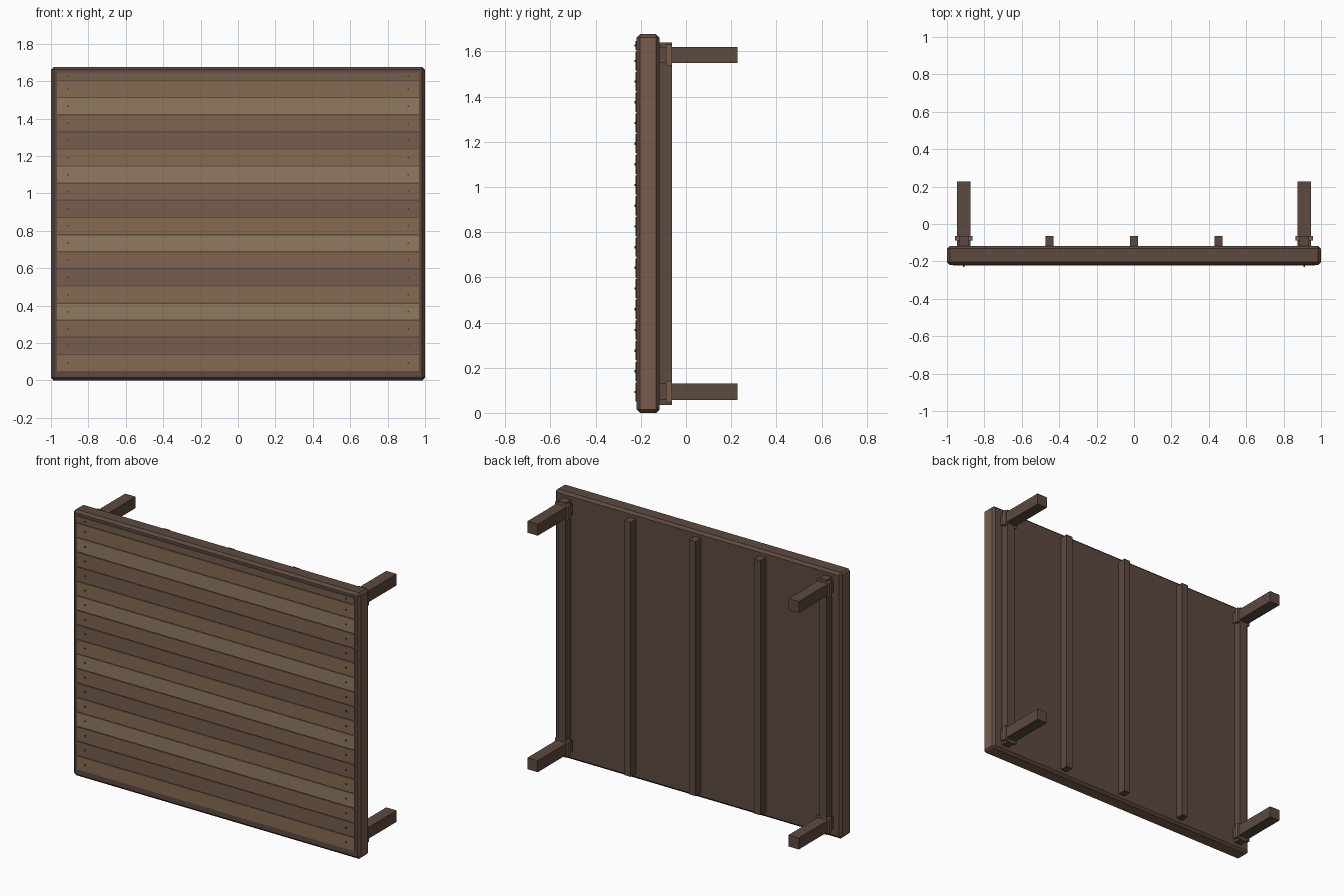
import bpy, bmesh

if "Cube" in bpy.data.objects:
    bpy.data.objects.remove(bpy.data.objects["Cube"])

def mat(name, hexcol):
    m = bpy.data.materials.new(name)
    rgb = [int(hexcol[i:i + 2], 16) / 255 for i in (0, 2, 4)]
    m.diffuse_color = [((c + 0.055) / 1.055) ** 2.4 for c in rgb] + [1]
    m.use_nodes = True
    m.node_tree.nodes["Principled BSDF"].inputs["Base Color"].default_value = m.diffuse_color
    return m

dark = mat("dark_wood", "5c4a40")
brown = mat("brown_wood", "785c4a")
metal = mat("nail_dark", "4a3c34")
planks = [mat("plank_tan", "866b52"), mat("plank_dark", "755d4c"),
          mat("plank_red", "80644e"), mat("plank_light", "907a5e")]

def box(name, x, y, z, m, bevel=0):
    """Box from (min, max) ranges, with chamfered edges on request."""
    bm = bmesh.new()
    bmesh.ops.create_cube(bm, size=1)
    for v in bm.verts:
        for i, (a, b) in enumerate((x, y, z)):
            v.co[i] = a if v.co[i] < 0 else b
    if bevel:
        bmesh.ops.bevel(bm, geom=bm.edges[:], offset=bevel, segments=1,
                        profile=0.5, affect='EDGES')
    me = bpy.data.meshes.new(name)
    bm.to_mesh(me)
    bm.free()
    ob = bpy.data.objects.new(name, me)
    bpy.context.collection.objects.link(ob)
    me.materials.append(m)
    return ob

# Chamfered frame with solid backing; outer sides and underside are lighter
frame = box("frame", (-1, 1), (-0.218, -0.117), (0, 1.676), dark, 0.015)
frame.data.materials.append(brown)
for f in frame.data.polygons:
    if abs(f.normal.x) > 0.9 or f.normal.z < -0.9:
        f.material_index = 1

# Horizontal planks with one nail near each end
pitch = 0.0916
for i in range(18):
    z0 = 0.05 + i * pitch
    z1 = min(z0 + pitch - 0.007, 1.645)
    box(f"plank_{i}", (-0.967, 0.967), (-0.223, -0.21), (z0, z1), planks[i % 4])
    for s in (-1, 1):
        bpy.ops.mesh.primitive_cylinder_add(
            vertices=8, radius=0.005, depth=0.012,
            location=(s * 0.91, -0.223, (z0 + z1) / 2), rotation=(1.5708, 0, 0))
        nail = bpy.context.object
        nail.name = f"nail_{i}"
        nail.data.materials.append(metal)

# Vertical battens on the back
for x in (-0.91, -0.452, 0, 0.452, 0.91):
    w = 0.0225 if abs(x) < 0.9 else 0.026
    box("batten", (x - w, x + w), (-0.12, -0.063), (0.036, 1.64), dark)

# Four legs with collars where they meet the battens
for x in (-0.91, 0.91):
    for z in (0.094, 1.584):
        box("leg", (x - 0.036, x + 0.036), (-0.12, 0.228), (z - 0.036, z + 0.036), dark)
        box("leg_collar", (x - 0.047, x + 0.047), (-0.088, -0.063),
            (z - 0.047, z + 0.047), brown)
